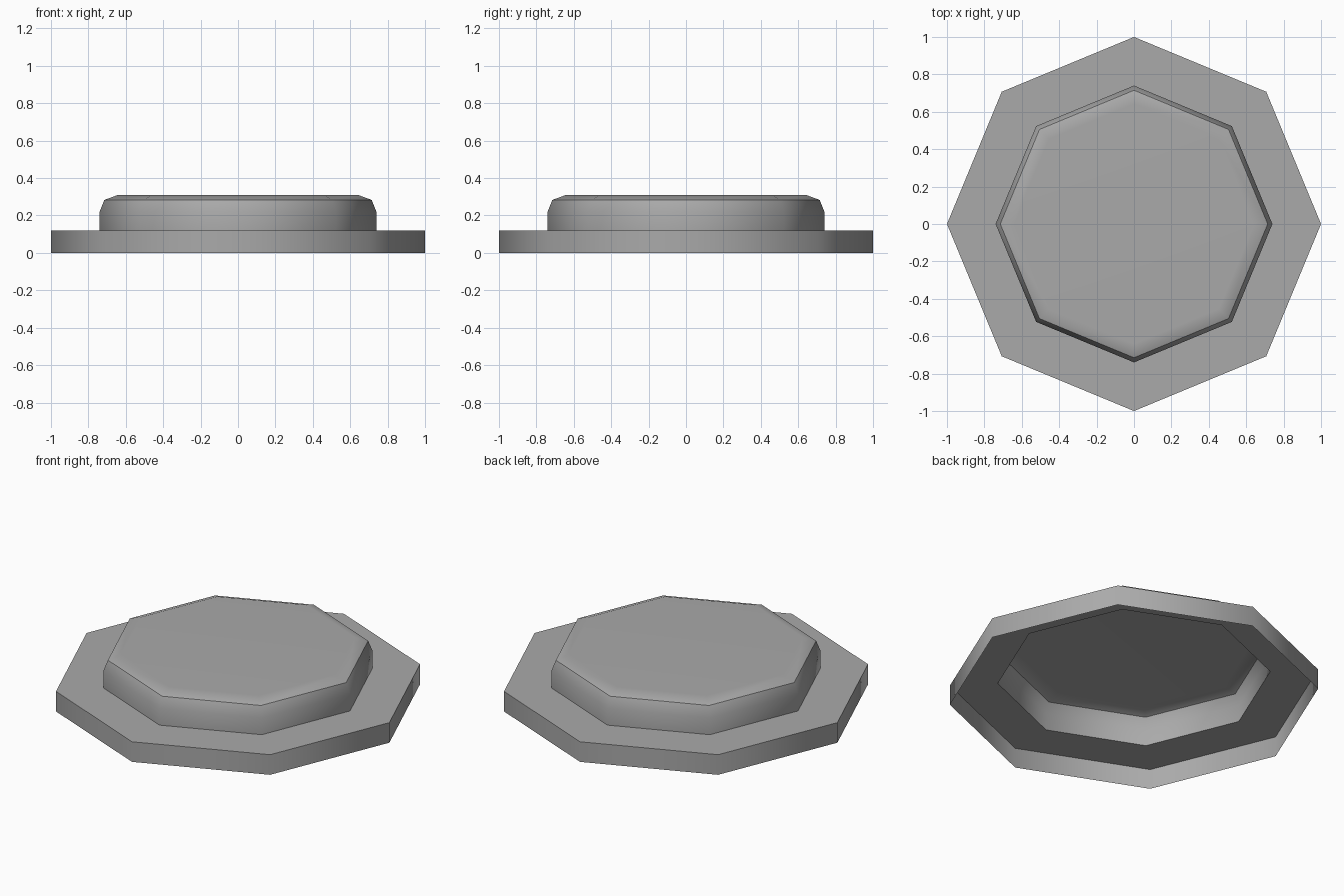
import bpy
import bmesh
from math import cos, sin, pi

if "Cube" in bpy.data.objects:
    bpy.data.objects.remove(bpy.data.objects["Cube"])

SIDES = 8

# One grey finish
grey = bpy.data.materials.new("mid grey")
grey.use_nodes = True
colour = (0.4, 0.4, 0.4, 1)
grey.diffuse_color = colour
grey.node_tree.nodes["Principled BSDF"].inputs["Base Color"].default_value = colour


def octagonal_shell(name, profile, creases, capped):
    """Sweep a (radius, height) profile round z; creases lists the sharp rings."""
    bm = bmesh.new()
    rings = []
    for radius, height in profile:
        angles = [2 * pi * i / SIDES for i in range(SIDES)]
        rings.append([bm.verts.new((radius * cos(a), radius * sin(a), height))
                      for a in angles])
    for low, high in zip(rings, rings[1:]):
        for i in range(SIDES):
            j = (i + 1) % SIDES
            bm.faces.new((low[i], low[j], high[j], high[i]))
    if capped:
        bm.faces.new(rings[-1])
    for face in bm.faces:
        face.smooth = True
    for k in creases:
        for i in range(SIDES):
            bm.edges.get((rings[k][i], rings[k][(i + 1) % SIDES])).smooth = False
    mesh = bpy.data.meshes.new(name)
    bm.to_mesh(mesh)
    bm.free()
    mesh.materials.append(grey)
    obj = bpy.data.objects.new(name, mesh)
    bpy.context.collection.objects.link(obj)
    # Keep the large faces flat and let the bevels blend into them
    weighted = obj.modifiers.new("weighted normals", "WEIGHTED_NORMAL")
    weighted.keep_sharp = True
    return obj


# Rim: outer wall and flat ledge, open underneath
octagonal_shell("base_rim", [(1, 0), (1, 0.12), (0.74, 0.12)], [1], False)

# Raised lid: hollow wall, rounded shoulder, chamfered flat top
octagonal_shell("raised_lid",
                [(0.74, 0.12), (0.74, 0.22), (0.715, 0.283), (0.642, 0.31)],
                [2], True)
